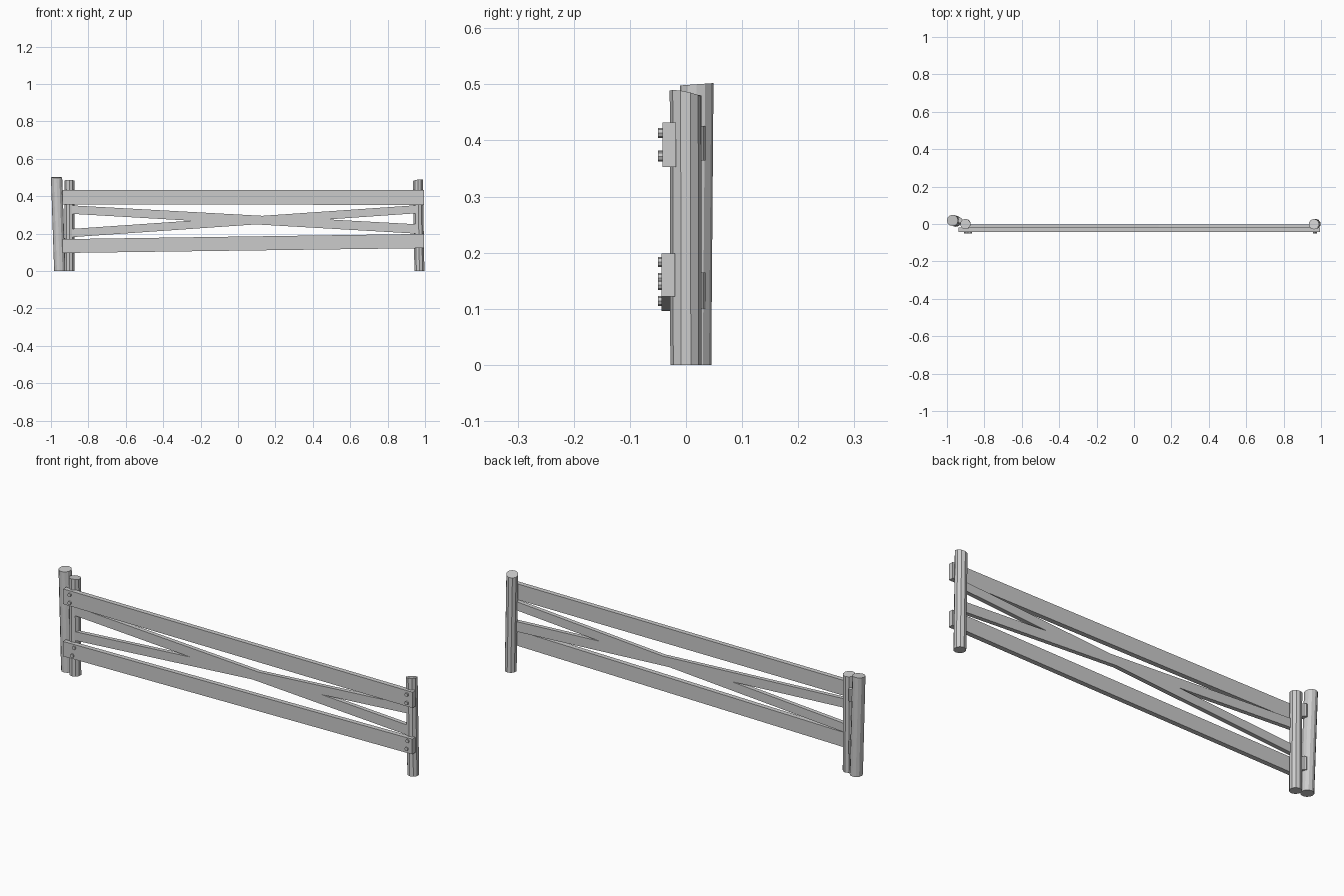
import bpy, bmesh, math
from mathutils import Vector

cube = bpy.data.objects.get("Cube")
if cube:
    bpy.data.objects.remove(cube, do_unlink=True)

GREY = (0.6, 0.6, 0.6, 1.0)
mat = bpy.data.materials.new("weathered grey")
mat.use_nodes = True
mat.diffuse_color = GREY
mat.node_tree.nodes["Principled BSDF"].inputs["Base Color"].default_value = GREY


def finish(name, bm):
    bmesh.ops.recalc_face_normals(bm, faces=bm.faces)
    mesh = bpy.data.meshes.new(name)
    bm.to_mesh(mesh)
    bm.free()
    mesh.materials.append(mat)
    obj = bpy.data.objects.new(name, mesh)
    bpy.context.collection.objects.link(obj)
    return obj


def rod(name, start, end, radius, sides, slope=(0, 0)):
    """Faceted rod from start to end; slope tilts the cut of an upright rod's top."""
    start, end = Vector(start), Vector(end)
    axis = end - start
    bm = bmesh.new()
    bmesh.ops.create_cone(bm, cap_ends=True, segments=sides, radius1=radius,
                          radius2=radius, depth=axis.length)
    turn = Vector((0, 0, 1)).rotation_difference(axis)
    upright = abs(axis.normalized().z) > 0.9
    for v in bm.verts:
        top = v.co.z > 0
        if upright:
            # shear so that the foot stays level
            base = end if top else start
            x, y = v.co.x, v.co.y
            lift = slope[0] * x + slope[1] * y if top else 0
            v.co = base + Vector((x, y, lift))
        else:
            v.co = turn @ v.co + (start + end) / 2
    return finish(name, bm)


def plank(name, left, right, front, back):
    """Board between two ends, each given as (x, bottom z, top z)."""
    bm = bmesh.new()
    outline = [(left[0], left[1]), (right[0], right[1]),
               (right[0], right[2]), (left[0], left[2])]
    face = bm.faces.new([bm.verts.new((x, front, z)) for x, z in outline])
    moved = bmesh.ops.extrude_face_region(bm, geom=[face])["geom"]
    bmesh.ops.translate(bm, vec=(0, back - front, 0),
                        verts=[v for v in moved if isinstance(v, bmesh.types.BMVert)])
    return finish(name, bm)


# Posts: the hanging post stands free, the other two belong to the gate
rod("hanging_post", (-0.953, 0.015, 0), (-0.97, 0.019, 0.5), 0.03, 12, (0, 0.07))
rod("gate_post_right", (-0.9, 0, 0), (-0.902, 0, 0.483), 0.028, 10, (0, -0.1))
rod("gate_post_left", (0.97, 0, 0), (0.962, -0.001, 0.483), 0.028, 10, (0.15, -0.2))

# Rails on the front of the posts
plank("upper_rail", (-0.938, 0.356, 0.432), (0.995, 0.353, 0.432), -0.042, -0.018)
plank("lower_rail", (-0.938, 0.096, 0.17), (0.995, 0.122, 0.198), -0.044, -0.02)

# Crossed braces between the posts
plank("falling_brace", (-0.9, 0.306, 0.351), (0.965, 0.199, 0.249), -0.024, -0.003)
plank("rising_brace", (-0.9, 0.18, 0.224), (0.965, 0.309, 0.352), -0.024, -0.003)

# Bolts through the rails
bolts = {
    "upper_right": [(-0.9, 0.413), (-0.9, 0.373)],
    "lower_right": [(-0.875, 0.155), (-0.885, 0.114)],
    "upper_left": [(0.965, 0.413), (0.965, 0.371)],
    "lower_left": [(0.97, 0.183), (0.965, 0.142)],
}
for place, points in bolts.items():
    for i, (x, z) in enumerate(points):
        rod(f"bolt_{place}_{i + 1}", (x, -0.05, z), (x, -0.03, z), 0.009, 8)

# Hinge barrels with a leaf reaching into both posts
for place, low, high in (("lower", 0.1, 0.165), ("upper", 0.364, 0.426)):
    rod(f"hinge_barrel_{place}", (-0.932, 0.02, low), (-0.932, 0.02, high), 0.015, 8)
    plank(f"hinge_leaf_{place}", (-0.955, low, high), (-0.9, low, high), 0.008, 0.02)
